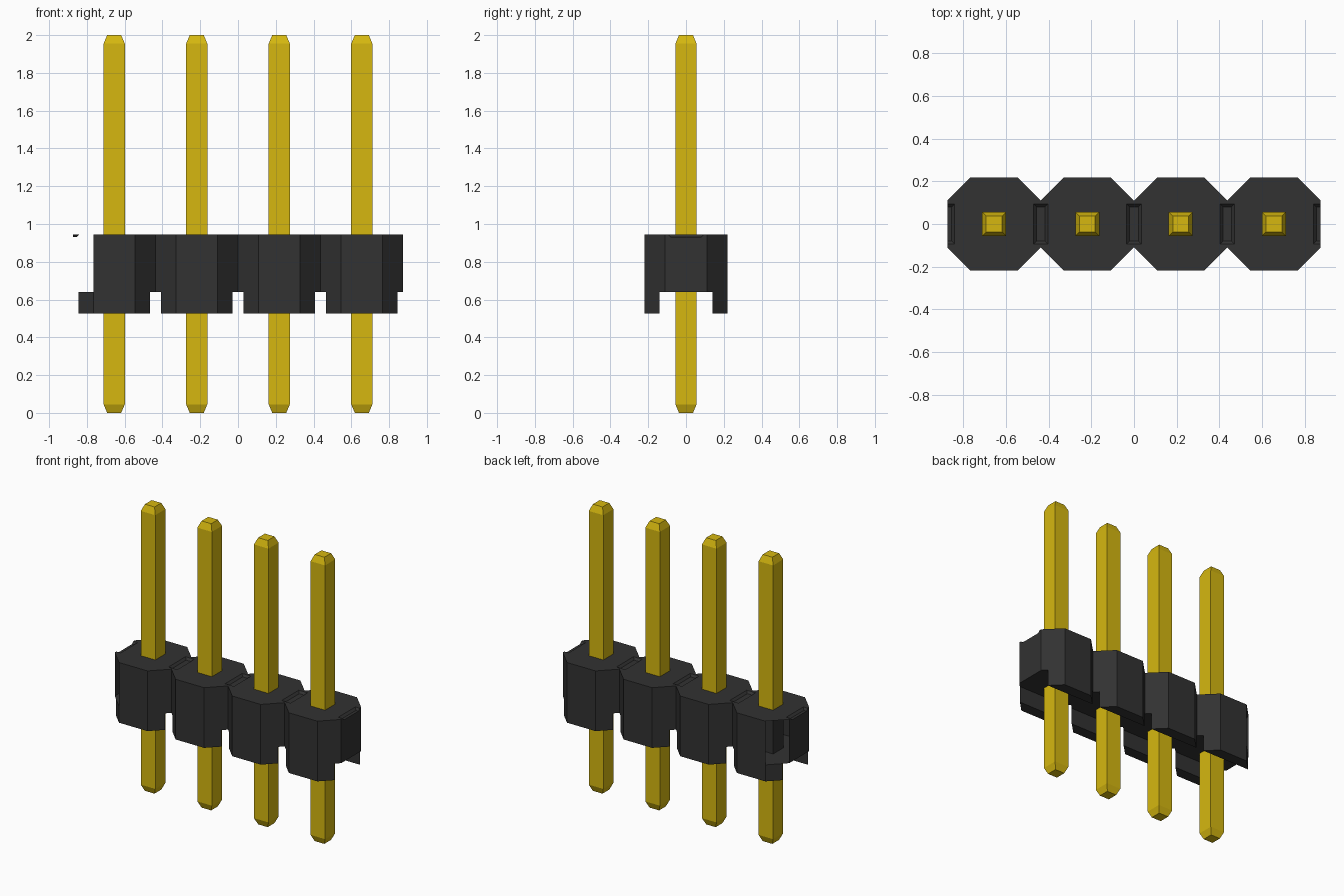
import bpy
import bmesh

if "Cube" in bpy.data.objects:
    bpy.data.objects.remove(bpy.data.objects["Cube"])

PITCH = 0.437
HALF = PITCH / 2
FLAT = 0.11            # half length of each octagon side along the axes
CHANNEL = 0.14         # half width of the channel under the body
LOW, MID, HIGH = 0.525, 0.64, 0.945
CENTRES = [(i - 1.5) * PITCH for i in range(4)]


def material(name, colour):
    mat = bpy.data.materials.new(name)
    mat.use_nodes = True
    mat.diffuse_color = (*colour, 1)
    mat.node_tree.nodes["Principled BSDF"].inputs["Base Color"].default_value = (*colour, 1)
    return mat


black = material("black plastic", (0.032, 0.032, 0.032))
gold = material("gold metal", (0.67, 0.477, 0.005))


def loft(name, sections, mat):
    """Join matching (outline, z) sections into a closed solid."""
    bm = bmesh.new()
    rings = [[bm.verts.new((x, y, z)) for x, y in outline] for outline, z in sections]
    bm.faces.new(rings[0][::-1])
    bm.faces.new(rings[-1])
    n = len(rings[0])
    for a, b in zip(rings, rings[1:]):
        for i in range(n):
            j = (i + 1) % n
            bm.faces.new((a[i], a[j], b[j], b[i]))
    bmesh.ops.recalc_face_normals(bm, faces=bm.faces)
    mesh = bpy.data.meshes.new(name)
    bm.to_mesh(mesh)
    bm.free()
    mesh.materials.append(mat)
    obj = bpy.data.objects.new(name, mesh)
    bpy.context.collection.objects.link(obj)
    return obj


def rect(cx, hx, hy):
    return [(cx - hx, -hy), (cx + hx, -hy), (cx + hx, hy), (cx - hx, hy)]


# Housing: a row of joined octagons
front = [(CENTRES[0] - HALF, -FLAT)]
for c in CENTRES:
    front += [(c - FLAT, -HALF), (c + FLAT, -HALF), (c + HALF, -FLAT)]
outline = front + [(x, -y) for x, y in reversed(front)]
housing = loft("housing", [(outline, MID), (outline, HIGH)], black)

# Shallow break grooves across the top, between cells and at both ends
cutters = []
for i in range(5):
    x = (i - 2) * PITCH
    cutter = loft("groove_cutter", [(rect(x, 0.02, 0.08), HIGH - 0.015),
                                    (rect(x, 0.035, 0.095), HIGH + 0.001)], black)
    cutter.hide_render = True
    mod = housing.modifiers.new("groove", 'BOOLEAN')
    mod.operation = 'DIFFERENCE'
    mod.solver = 'EXACT'
    mod.object = cutter
    cutters.append(cutter)
bpy.context.view_layer.update()
cut = bpy.data.meshes.new_from_object(
    housing.evaluated_get(bpy.context.evaluated_depsgraph_get()))
housing.modifiers.clear()
housing.data = cut
for cutter in cutters:
    bpy.data.objects.remove(cutter)

# The two slanted corner walls at the -x end are open
bm = bmesh.new()
bm.from_mesh(cut)
bm.normal_update()
corners = [f for f in bm.faces if f.calc_center_median().x < CENTRES[0] - FLAT
           and f.normal.x < -0.5 and abs(f.normal.y) > 0.5]
bmesh.ops.delete(bm, geom=corners, context='FACES')
bm.to_mesh(cut)
bm.free()

# Sleeve around the pin behind the open corners
loft("pin_sleeve", [(rect(CENTRES[0], 0.058, 0.058), z) for z in (MID + 0.001, HIGH - 0.001)], black)

# Feet on both sides of the channel, and the pins
reach = HALF + FLAT - CHANNEL
for c in CENTRES:
    for side, label in ((-1, "front"), (1, "back")):
        foot = [(c - FLAT, side * HALF), (c + FLAT, side * HALF),
                (c + reach, side * CHANNEL), (c - reach, side * CHANNEL)]
        loft(label + "_foot", [(foot, LOW), (foot, MID)], black)
    tip, shaft = rect(c, 0.037, 0.037), rect(c, 0.056, 0.056)
    loft("pin", [(tip, 0), (shaft, 0.045), (shaft, 1.955), (tip, 2)], gold)
